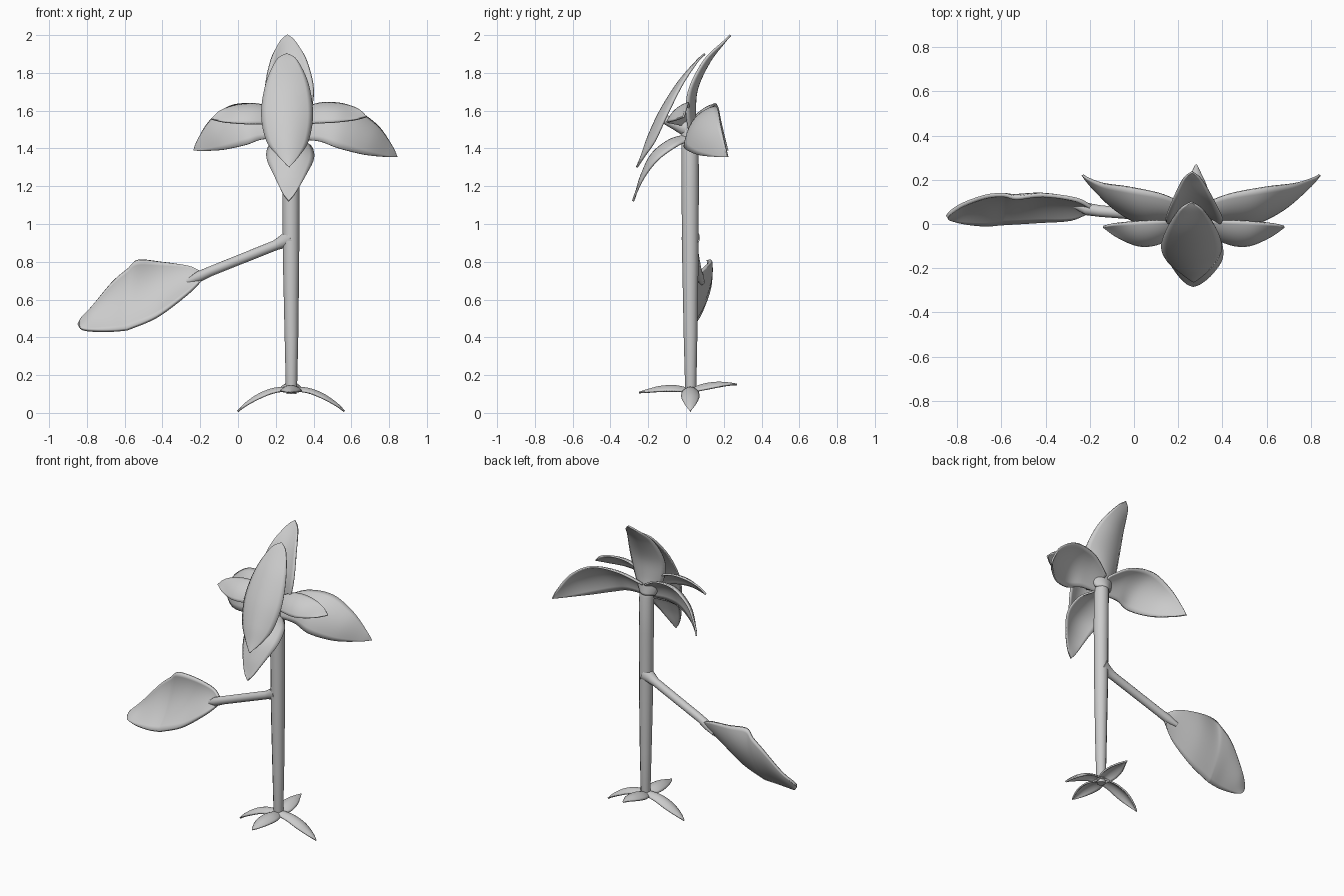
import bpy
from mathutils import Vector as V


def finish(name, verts, faces, thick=0.0):
    me = bpy.data.meshes.new(name)
    me.from_pydata(verts, [], faces)
    ob = bpy.data.objects.new(name, me)
    bpy.context.collection.objects.link(ob)
    for p in me.polygons:
        p.use_smooth = True
    if thick:
        w = ob.modifiers.new("weld", 'WELD')
        w.merge_threshold = 0.0005
        s = ob.modifiers.new("thickness", 'SOLIDIFY')
        s.thickness = thick
        s.offset = 0
    return ob


def spline(pts, steps=6):
    """Catmull-Rom interpolation of a list of vectors."""
    p = [pts[0]] + pts + [pts[-1]]
    out = []
    for i in range(1, len(p) - 2):
        a, b, c, d = p[i - 1:i + 3]
        for k in range(steps):
            t = k / steps
            out.append(0.5 * (2 * b + (c - a) * t + (2 * a - 5 * b + 4 * c - d) * t * t
                              + (3 * b - a - 3 * c + d) * t ** 3))
    return out + [pts[-1]]


def petal(name, rows, thick=0.011, n=10):
    """Each row: spine point, half-width vector, cup vector (9 numbers)."""
    mids, halves, cups = ([V(r[i:i + 3]) for r in rows] for i in (0, 3, 6))
    verts, faces = [], []
    sections = list(zip(spline(mids), spline(halves), spline(cups)))
    for m, h, c in sections:
        for j in range(n + 1):
            t = 2 * j / n - 1
            verts.append(m + h * t + c * t * t)
    for i in range(len(sections) - 1):
        for j in range(n):
            a = i * (n + 1) + j
            faces.append((a, a + 1, a + n + 2, a + n + 1))
    return finish(name, verts, faces, thick)


def tube(name, pts):
    """Round bar through (x, y, z, radius) points."""
    cu = bpy.data.curves.new(name, 'CURVE')
    cu.dimensions = '3D'
    cu.bevel_depth = 1.0
    cu.bevel_resolution = 4
    cu.use_fill_caps = True
    sp = cu.splines.new('POLY')
    sp.points.add(len(pts) - 1)
    for p, q in zip(sp.points, pts):
        p.co = (*q[:3], 1)
        p.radius = q[3]
    sp.use_smooth = True
    ob = bpy.data.objects.new(name, cu)
    bpy.context.collection.objects.link(ob)
    return ob


# stem, leaf stalk and flower connector
tube("stem", [(.283, .025, .10, .026), (.283, .025, .14, .03), (.283, .024, .4, .036),
              (.281, .023, .8, .043), (.28, .022, 1.2, .046), (.277, .021, 1.45, .046),
              (.273, .015, 1.51, .04), (.27, .005, 1.55, .015)])
tube("leaf_stalk", [(.28, .025, .925, .05), (.24, .028, .907, .036), (.20, .032, .888, .027),
                    (-.15, .058, .748, .026), (-.21, .067, .72, .028), (-.27, .085, .69, .014)])
tube("flower_core", [(.27, .015, 1.50, .045), (.265, -.05, 1.53, .035), (.262, -.13, 1.56, .02)])

# upright, front and lower petals
petal("top_petal", [
    (.27, .06, 1.47, .055, 0, 0, 0, -.04, 0),
    (.271, .048, 1.59, .11, 0, 0, 0, -.045, 0),
    (.272, .06, 1.72, .127, 0, 0, 0, -.04, 0),
    (.268, .125, 1.86, .094, 0, 0, 0, -.025, .01),
    (.263, .205, 1.965, .042, 0, 0, 0, -.005, 0),
    (.262, .235, 2.0, 0, 0, 0, 0, 0, 0)])
petal("front_petal", [
    (.258, .10, 1.90, 0, 0, 0, 0, 0, 0),
    (.258, .06, 1.865, .055, 0, 0, 0, .003, 0),
    (.26, -.04, 1.75, .112, 0, 0, 0, .02, -.01),
    (.26, -.135, 1.60, .135, 0, 0, 0, .035, -.02),
    (.262, -.20, 1.46, .11, 0, 0, 0, .035, -.02),
    (.268, -.235, 1.36, .055, 0, 0, 0, .015, 0),
    (.27, -.26, 1.30, 0, 0, 0, 0, 0, 0)])
petal("lower_petal", [
    (.275, .01, 1.47, .05, 0, 0, 0, 0, -.03),
    (.275, -.085, 1.445, .11, 0, 0, 0, .03, -.035),
    (.277, -.18, 1.37, .123, 0, 0, 0, .035, -.025),
    (.275, -.235, 1.26, .085, 0, 0, 0, .02, 0),
    (.27, -.265, 1.165, .035, 0, 0, 0, 0, 0),
    (.268, -.28, 1.12, 0, 0, 0, 0, 0, 0)])

# side petals, mirrored about the flower axis with a slightly shorter left side
BIG = [
    (.28, .025, 1.51, 0, .035, .05, 0, .015, -.015),
    (.42, .043, 1.55, 0, .065, .085, 0, .025, -.025),
    (.56, .053, 1.537, .03, .085, .105, 0, .028, -.03),
    (.70, .103, 1.467, .03, .06, .08, 0, .02, -.02),
    (.80, .182, 1.388, .012, .022, .03, 0, .003, -.003),
    (.84, .222, 1.355, 0, 0, 0, 0, 0, 0)]
SMALL = [
    (.28, 0, 1.545, 0, .015, .025, 0, 0, 0),
    (.41, -.045, 1.595, 0, .05, .05, 0, .012, -.012),
    (.52, -.055, 1.60, .01, .055, .05, 0, .012, -.012),
    (.62, -.03, 1.58, .01, .03, .03, 0, 0, 0),
    (.68, -.012, 1.567, 0, 0, 0, 0, 0, 0)]


def mirrored(rows, scale, lift):
    ax = .268
    return [(ax - (r[0] - ax) * scale, r[1], r[2] + (r[0] - ax) * lift,
             -r[3], *r[4:]) for r in rows]


petal("right_outer_petal", BIG)
petal("left_outer_petal", mirrored(BIG, .875, .06))
petal("right_inner_petal", SMALL)
petal("left_inner_petal", mirrored(SMALL, .99, -.03))

# large side leaf, with the notch at the end of its curled upper edge
petal("large_leaf", [
    (-.19, .065, .72, .005, .005, .022, 0, 0, 0),
    (-.27, .085, .70, .01, .045, .078, 0, -.02, 0),
    (-.42, .11, .655, .01, .06, .145, 0, -.04, 0),
    (-.55, .11, .629, .02, .058, .18, 0, -.05, 0),
    (-.595, .105, .602, .01, .065, .162, 0, -.04, 0),
    (-.67, .09, .565, .005, .065, .13, 0, -.03, 0),
    (-.77, .062, .503, 0, .042, .067, 0, -.015, 0),
    (-.83, .037, .475, 0, .015, .03, 0, 0, 0),
    (-.845, .03, .475, 0, 0, 0, 0, 0, 0)], thick=.018, n=14)

# four small leaves at the foot: direction, (distance, height, half width)
DROOP = [(0, .135, .03), (.09, .128, .042), (.17, .098, .044), (.24, .05, .024), (.282, .008, 0)]
FRONT = [(0, .125, .03), (.08, .142, .055), (.16, .138, .048), (.23, .12, .022), (.272, .107, 0)]
BACK = [(0, .125, .03), (.07, .15, .055), (.14, .16, .048), (.20, .157, .022), (.247, .15, 0)]
for name, dx, dy, prof in (("right", 1, 0, DROOP), ("left", -1, 0, DROOP),
                           ("front", 0, -1, FRONT), ("back", 0, 1, BACK)):
    petal("foot_leaf_" + name,
          [(.281 + dx * d, .023 + dy * d, z, -dy * w, dx * w, 0, 0, 0, -w * .5)
           for d, z, w in prof], thick=.01)
